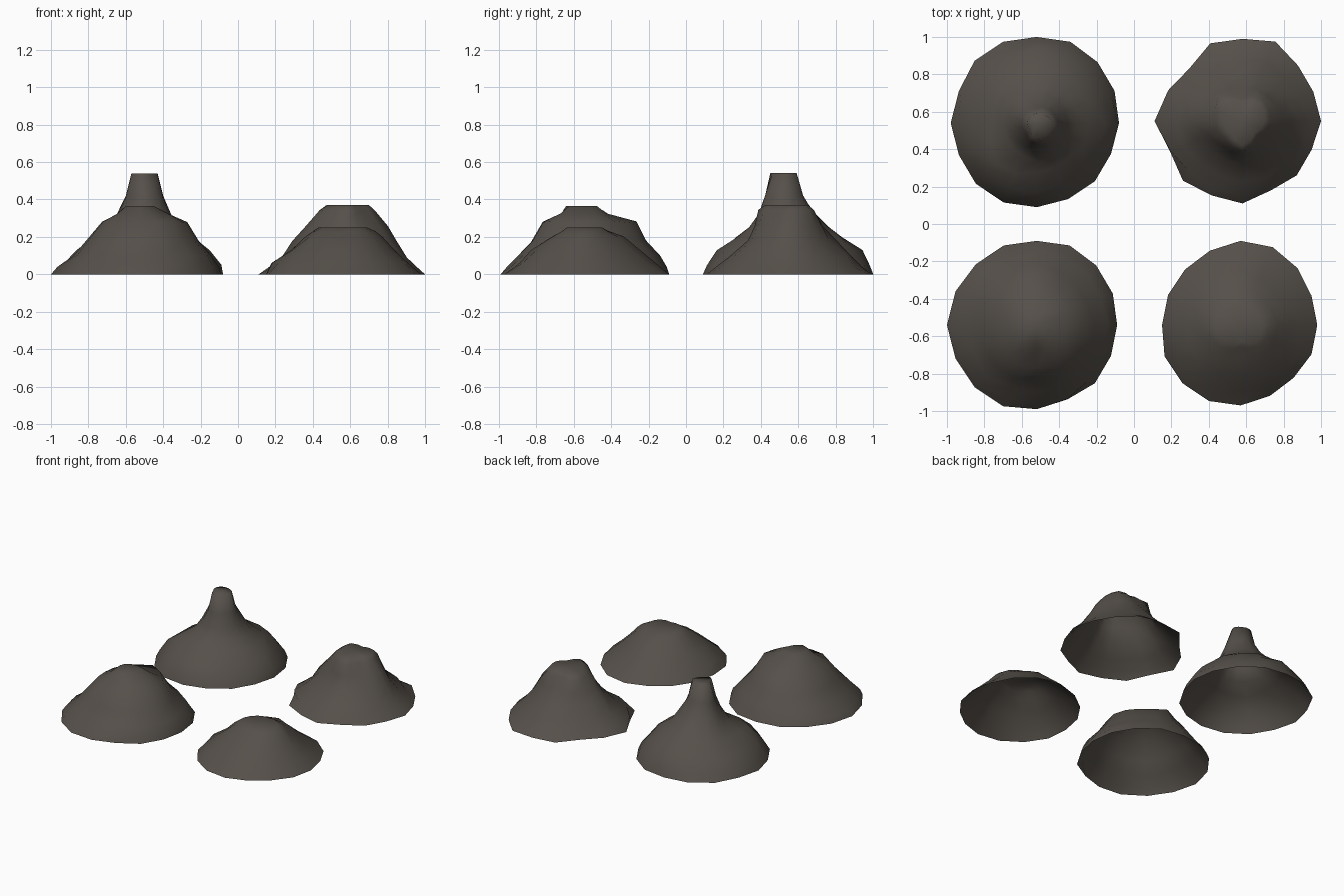
import bpy
import bmesh
import random
from math import sin, cos, tau

if "Cube" in bpy.data.objects:
    bpy.data.objects.remove(bpy.data.objects["Cube"], do_unlink=True)

random.seed(4)
SIDES = 16

rock = bpy.data.materials.new("dark_grey_brown_rock")
rock.use_nodes = True
ROCK_COLOR = (0.092, 0.080, 0.068, 1)
rock.diffuse_color = ROCK_COLOR
rock.node_tree.nodes["Principled BSDF"].inputs["Base Color"].default_value = ROCK_COLOR


def fill_between(compass):
    """Turn eight compass radii into one radius per side, in units."""
    radii = []
    for i, radius in enumerate(compass):
        following = compass[(i + 1) % len(compass)]
        radii += [radius / 100, (radius + following) / 200]
    return radii


def add_ring(bm, center, radii, height, wobble=0.0):
    ring = []
    for step, radius in enumerate(radii):
        angle = tau * step / SIDES
        r = radius * (1 + random.uniform(-wobble, wobble))
        z = height * (1 + random.uniform(-wobble, wobble) / 2)
        ring.append(bm.verts.new((center[0] + r * cos(angle),
                                  center[1] + r * sin(angle), z)))
    return ring


def build_mound(name, center, outline, levels):
    """Open shell: irregular ground outline, rising rings, flat crown."""
    bm = bmesh.new()
    rings = [add_ring(bm, center, [r / 100 for r in outline], 0)]
    for index, (height, *compass) in enumerate(levels):
        crown = index == len(levels) - 1
        rings.append(add_ring(bm, center, fill_between(compass), height,
                              0 if crown else 0.03))

    # Sloping sides
    for lower, upper in zip(rings, rings[1:]):
        for i in range(SIDES):
            j = (i + 1) % SIDES
            bm.faces.new((lower[i], lower[j], upper[j], upper[i]))

    # Crown fan
    tip = bm.verts.new((center[0], center[1], levels[-1][0]))
    for i in range(SIDES):
        bm.faces.new((rings[-1][i], rings[-1][(i + 1) % SIDES], tip))

    for face in bm.faces:
        face.smooth = True
    mesh = bpy.data.meshes.new(name)
    bm.to_mesh(mesh)
    bm.free()
    mesh.materials.append(rock)
    mound = bpy.data.objects.new(name, mesh)
    bpy.context.collection.objects.link(mound)


# Outlines are in hundredths, anticlockwise from east.
# Levels are height, then eight radii in hundredths, anticlockwise from east.
build_mound(
    "tall_spire_mound", (-0.52, 0.54),
    (44, 45, 46, 47, 46, 47, 47, 45, 46, 45, 46, 46, 45, 44, 44, 43),
    [(0.05, 42, 43, 44, 43, 43, 43, 43, 41),
     (0.13, 36, 37, 41, 36, 35, 37, 38, 34),
     (0.20, 29, 30, 30, 26, 24, 30, 27, 26),
     (0.25, 22, 22, 22, 19, 18, 18, 20, 20),
     (0.32, 16, 16, 15, 14, 13, 13, 15, 16),
     (0.42, 12, 10, 8, 8, 8, 8, 12, 13),
     (0.54, 9, 6, 5, 5, 5, 5, 9, 8)])

build_mound(
    "broad_dome_mound", (-0.52, -0.54),
    (43, 44, 45, 46, 45, 46, 46, 47, 48, 47, 47, 47, 45, 43, 44, 43),
    [(0.04, 41, 42, 43, 44, 45, 44, 42, 41),
     (0.10, 38, 38, 40, 38, 37, 38, 36, 37),
     (0.18, 31, 30, 33, 31, 29, 31, 29, 30),
     (0.28, 25, 23, 27, 23, 20, 22, 23, 24),
     (0.32, 16, 14, 12, 13, 13, 15, 13, 15),
     (0.365, 7, 8, 6, 7, 8, 9, 10, 8)])

build_mound(
    "flat_topped_mound", (0.58, 0.55),
    (42, 41, 42, 46, 44, 45, 40, 43, 47, 42, 45, 43, 44, 40, 41, 40),
    [(0.04, 38, 37, 40, 37, 41, 40, 38, 36),
     (0.09, 33, 32, 35, 32, 35, 32, 33, 31),
     (0.18, 27, 23, 25, 24, 28, 23, 22, 23),
     (0.26, 22, 19, 18, 20, 21, 17, 18, 17),
     (0.34, 15, 16, 12, 18, 15, 13, 16, 12),
     (0.37, 12, 13, 9, 13, 10, 9, 13, 9)])

build_mound(
    "low_mound", (0.57, -0.54),
    (41, 41, 43, 45, 45, 43, 42, 42, 42, 44, 44, 44, 43, 41, 40, 41),
    [(0.06, 35, 34, 38, 36, 38, 38, 36, 35),
     (0.13, 27, 26, 29, 28, 29, 29, 28, 27),
     (0.20, 20, 18, 21, 20, 21, 21, 17, 19),
     (0.23, 16, 14, 13, 14, 17, 16, 12, 15),
     (0.25, 12, 11, 9, 11, 14, 12, 9, 12)])
